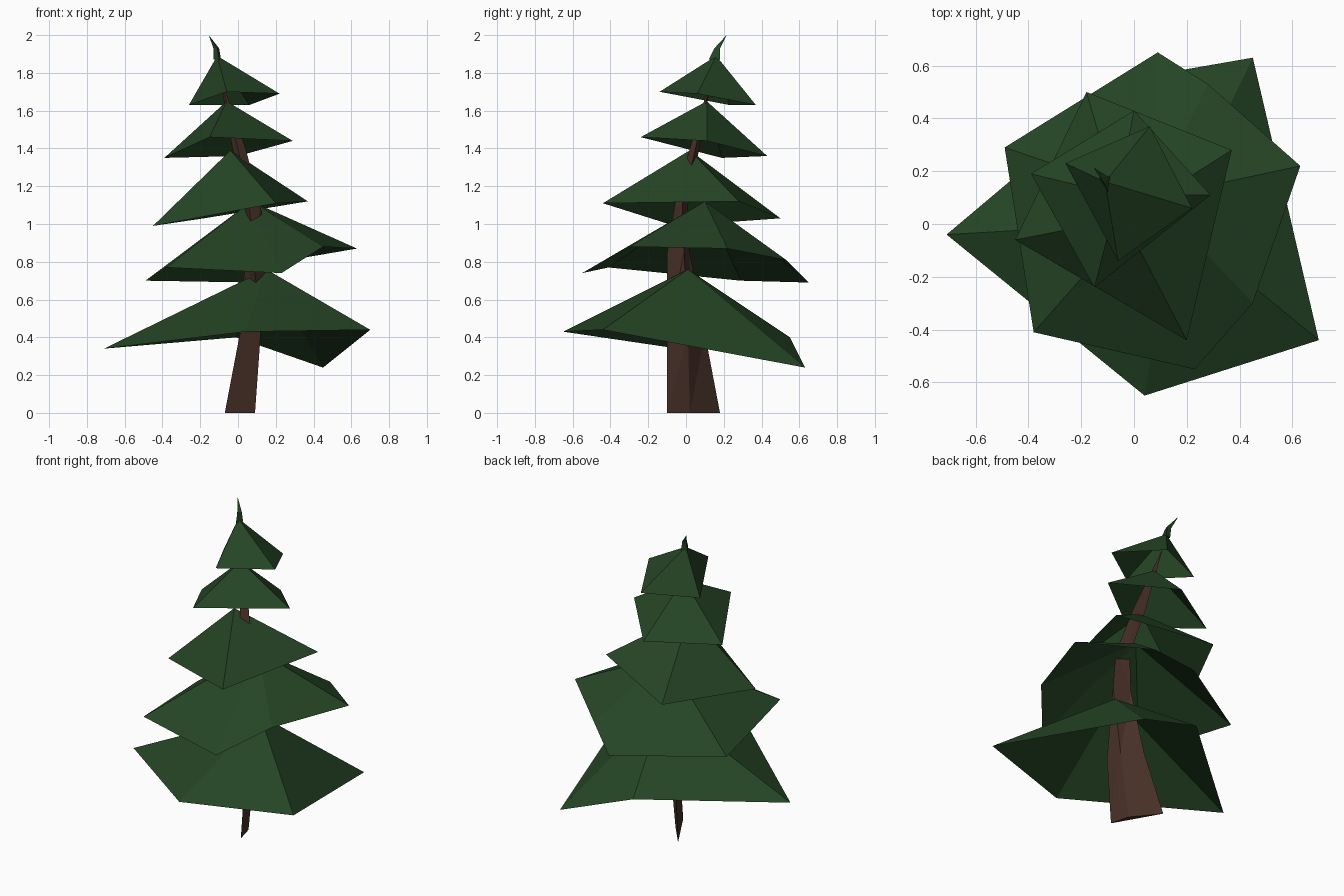
import bpy
import bmesh
from mathutils import Vector

default_cube = bpy.data.objects.get("Cube")
if default_cube:
    bpy.data.objects.remove(default_cube, do_unlink=True)


def make_material(name, colour):
    material = bpy.data.materials.new(name)
    material.use_nodes = True
    material.diffuse_color = (*colour, 1)
    shader = material.node_tree.nodes["Principled BSDF"]
    shader.inputs["Base Color"].default_value = (*colour, 1)
    shader.inputs["Roughness"].default_value = 0.9
    return material


def finish_object(name, bm, material):
    """Turn a bmesh into a flat-shaded object with one colour."""
    mesh = bpy.data.meshes.new(name)
    bm.to_mesh(mesh)
    bm.free()
    mesh.materials.append(material)
    obj = bpy.data.objects.new(name, mesh)
    bpy.context.scene.collection.objects.link(obj)
    return obj


def add_bough_tier(name, apex, rim, material):
    """An open, uneven cone: a fan of triangles from the apex to the rim."""
    bm = bmesh.new()
    top = bm.verts.new(apex)
    corners = [bm.verts.new(point) for point in rim]
    for index, corner in enumerate(corners):
        following = corners[(index + 1) % len(corners)]
        bm.faces.new((corner, following, top))
    return finish_object(name, bm, material)


def add_tapered_stem(name, rings, tip, material):
    """Three-sided stem through (height, corners) rings, closed by a point."""
    bm = bmesh.new()
    loops = []
    for height, corners in rings:
        loops.append([bm.verts.new(Vector((x, y, height))) for x, y in corners])
    bm.faces.new(reversed(loops[0]))
    for lower, upper in zip(loops, loops[1:]):
        for side in range(len(lower)):
            after = (side + 1) % len(lower)
            bm.faces.new((lower[side], lower[after], upper[after], upper[side]))
    point = bm.verts.new(tip)
    last = loops[-1]
    for side in range(len(last)):
        bm.faces.new((last[side], last[(side + 1) % len(last)], point))
    bmesh.ops.triangulate(bm, faces=bm.faces[:])
    bmesh.ops.recalc_face_normals(bm, faces=bm.faces[:])
    return finish_object(name, bm, material)


needle_green = make_material("needle green", (0.019, 0.060, 0.019))
bark_brown = make_material("bark brown", (0.062, 0.029, 0.020))

# Trunk: a thin, leaning wedge that narrows upwards
add_tapered_stem("trunk", [
    (0, [(-.07, .18), (.09, -.1), (.06, .02)]),
    (.42, [(.01, .1), (.12, -.1), (.11, .01)]),
    (.85, [(.04, .02), (.08, -.1), (.15, -.01)]),
    (1.1, [(.04, .01), (.06, -.06), (.12, -.02)]),
    (1.4, [(-.03, .07), (0, .02), (.04, .05)]),
], (-.1, .14, 1.8), bark_brown)

# Bough tiers, from the ground upwards
add_bough_tier("lowest_boughs", (.15, .01, .76), [
    (-.71, -.04, .34), (.04, -.65, .43), (.7, -.44, .44),
    (.45, .63, .24), (-.01, .55, .4),
], needle_green)

add_bough_tier("lower_boughs", (.07, .1, 1.12), [
    (.23, -.55, .74), (.45, -.3, .88), (.63, .22, .87), (.28, .53, .81),
    (.09, .65, .69), (-.49, .29, .7), (-.38, -.41, .77),
], needle_green)

add_bough_tier("middle_boughs", (-.04, .02, 1.39), [
    (.2, -.44, 1.11), (.37, .28, 1.12), (-.18, .5, 1.03), (-.45, -.06, .99),
], needle_green)

add_bough_tier("upper_boughs", (-.06, .11, 1.65), [
    (-.15, -.24, 1.46), (.29, .11, 1.44), (0, .43, 1.36), (-.39, .19, 1.35),
], needle_green)

add_bough_tier("highest_boughs", (-.11, .16, 1.89), [
    (-.06, -.14, 1.7), (.22, .06, 1.69), (.06, .37, 1.63), (-.26, .23, 1.63),
], needle_green)

# Bent leader shoot at the very top
add_tapered_stem("leader_shoot", [
    (1.87, [(-.13, .17), (-.1, .12), (-.09, .18)]),
    (1.93, [(-.13, .18), (-.11, .15), (-.1, .18)]),
], (-.155, .215, 2), needle_green)
